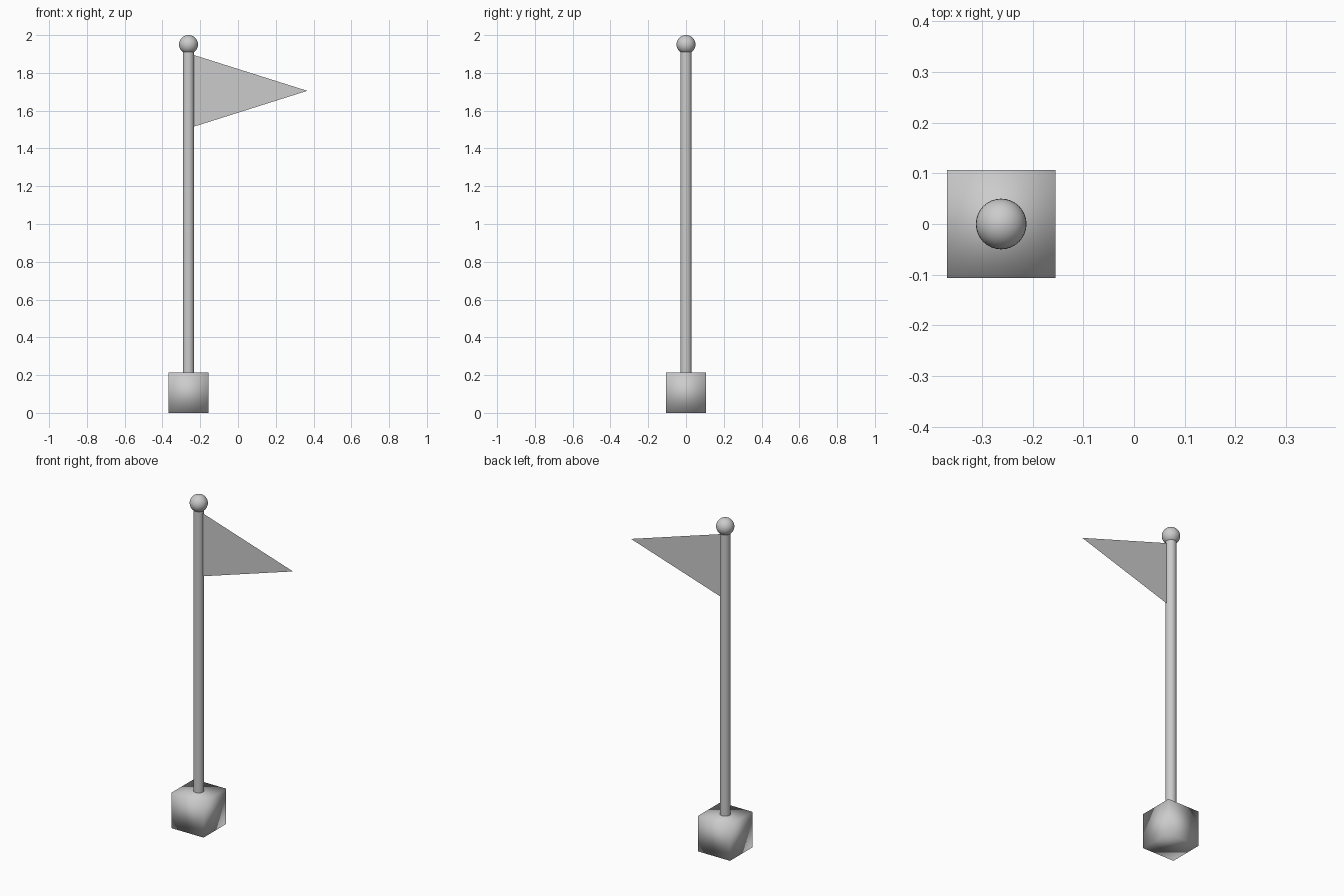
import bpy

cube = bpy.data.objects.get("Cube")
if cube:
    bpy.data.objects.remove(cube, do_unlink=True)

AXIS_X = -0.262

# One plain grey for every part
grey = bpy.data.materials.new("light grey")
grey.use_nodes = True
colour = (0.6, 0.6, 0.6, 1)
grey.diffuse_color = colour
grey.node_tree.nodes["Principled BSDF"].inputs["Base Color"].default_value = colour


def finish(name):
    obj = bpy.context.object
    obj.name = obj.data.name = name
    obj.data.materials.append(grey)
    return obj


# Base block, smooth across its edges
bpy.ops.mesh.primitive_cube_add(size=0.214, location=(AXIS_X, 0, 0.107))
finish("base_block")
bpy.ops.object.shade_smooth()

# Pole
bottom, top = 0.2, 1.93
bpy.ops.mesh.primitive_cylinder_add(vertices=32, radius=0.03, depth=top - bottom,
                                    location=(AXIS_X, 0, (top + bottom) / 2))
finish("pole")
bpy.ops.object.shade_smooth_by_angle()

# Ball on top
bpy.ops.mesh.primitive_uv_sphere_add(segments=32, ring_count=16, radius=0.05,
                                     location=(AXIS_X, 0, 1.95))
finish("top_ball")
bpy.ops.object.shade_smooth()

# Triangular pennant, a single thin sheet
mesh = bpy.data.meshes.new("pennant")
mesh.from_pydata([(-0.235, 0, 1.515), (0.367, 0, 1.705), (-0.235, 0, 1.895)],
                 [], [(0, 1, 2)])
mesh.materials.append(grey)
pennant = bpy.data.objects.new("pennant", mesh)
bpy.context.collection.objects.link(pennant)
